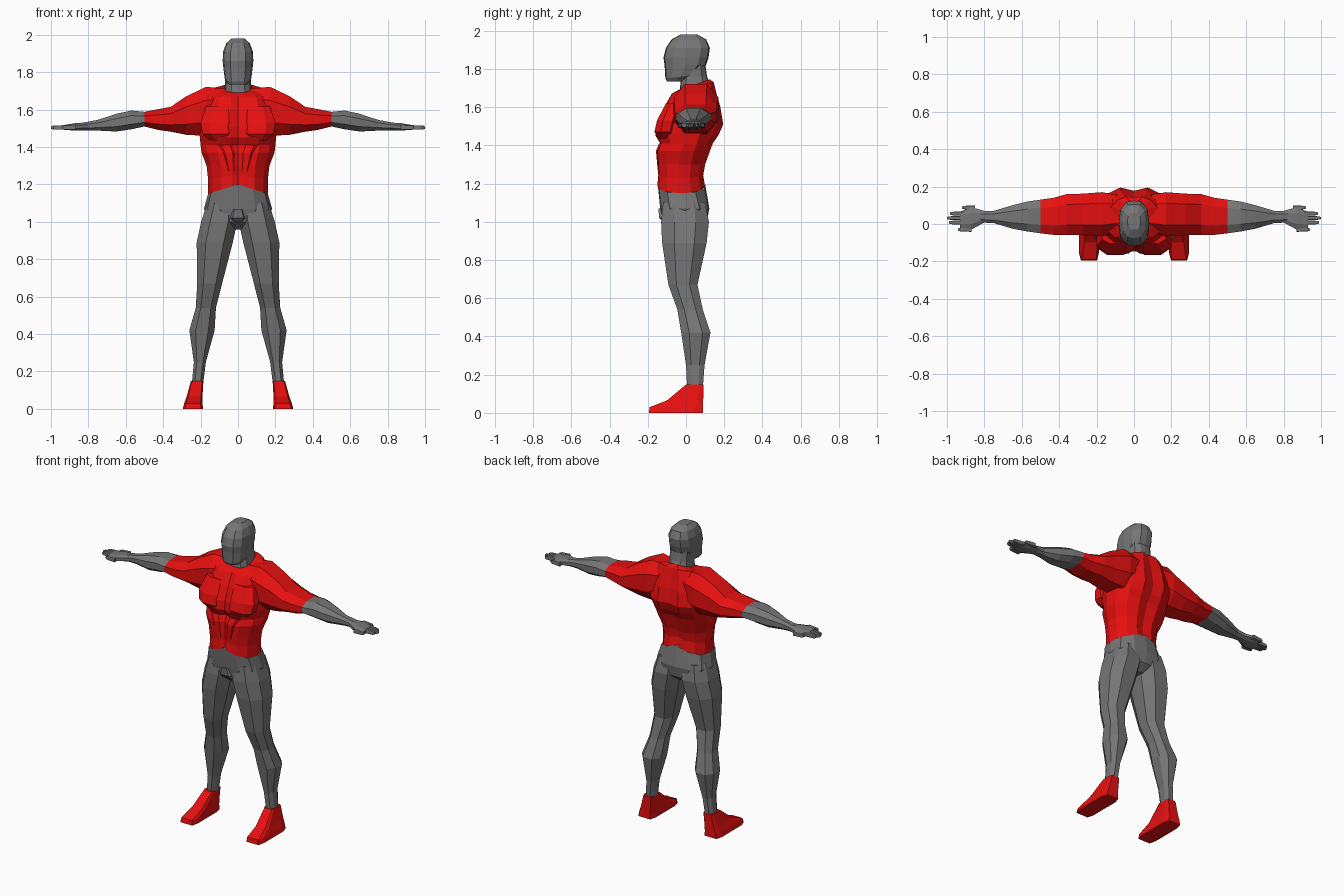
import bpy
import bmesh

cube = bpy.data.objects.get("Cube")
if cube:
    bpy.data.objects.remove(cube, do_unlink=True)


def make_material(name, colour):
    material = bpy.data.materials.new(name)
    material.use_nodes = True
    material.diffuse_color = (*colour, 1)
    shader = next(n for n in material.node_tree.nodes if n.type == "BSDF_PRINCIPLED")
    shader.inputs["Base Color"].default_value = (*colour, 1)
    return material


red = make_material("red cloth", (.8, .005, .005))
grey = make_material("grey cloth", (.18, .18, .18))


def mirrored_section(half):
    """Complete a half outline, listed from front centre to back centre."""
    return half + [(-u, v) for u, v in reversed(half) if u > 0]


# Cross-sections on a unit square, front is -v
TORSO = mirrored_section([(0, -.88), (.2, -1), (.55, -.95), (.85, -.6), (1, -.1),
                          (.95, .4), (.7, .8), (.35, 1), (0, .9)])
HEAD = mirrored_section([(0, -1), (.5, -.95), (.9, -.6), (1, 0), (.9, .6), (.5, .95), (0, 1)])
LIMB = mirrored_section([(.5, -1), (1, -.45), (1, .45), (.5, 1)])
BOX = mirrored_section([(.8, -1), (1, -.7), (1, .7), (.8, 1)])


def loft(name, material, section, rings, axis="z", mirror=False):
    """Skin rings of (position, low a, high a, low b, high b, bow, tilt)."""
    bm = bmesh.new()
    loops = []
    for ring in rings:
        t, a0, a1, b0, b1, bow, tilt = (*ring, 0, 0)[:7]
        loop = []
        for u, v in section:
            a = (a0 + a1) / 2 + u * (a1 - a0) / 2
            b = (b0 + b1) / 2 + v * (b1 - b0) / 2
            along = t + bow * (1 - abs(u)) + tilt * v
            loop.append(bm.verts.new((a, b, along) if axis == "z" else (along, a, b)))
        loops.append(loop)
    count = len(section)
    for low, high in zip(loops, loops[1:]):
        for i in range(count):
            j = (i + 1) % count
            bm.faces.new((low[i], low[j], high[j], high[i]))
    bm.faces.new(loops[0])
    bm.faces.new(loops[-1])
    bmesh.ops.recalc_face_normals(bm, faces=bm.faces)
    mesh = bpy.data.meshes.new(name)
    bm.to_mesh(mesh)
    bm.free()
    mesh.materials.append(material)
    obj = bpy.data.objects.new(name, mesh)
    bpy.context.collection.objects.link(obj)
    if mirror:
        obj.modifiers.new("other side", "MIRROR")
    return obj


def centred(z, half_width, front, back, bow=0, tilt=0):
    return (z, -half_width, half_width, front, back, bow, tilt)


# Torso with raised hem, waist, ribs, chest and sloping collar
loft("torso", red, TORSO, [
    centred(1.15, .16, -.15, .1, bow=.05),
    centred(1.23, .16, -.145, .09, bow=.02),
    centred(1.3, .168, -.15, .1),
    centred(1.37, .195, -.152, .125),
    centred(1.41, .2, -.135, .14),
    centred(1.46, .205, -.16, .17, bow=-.01),
    centred(1.51, .21, -.155, .195),
    centred(1.6, .2, -.115, .18),
    centred(1.67, .18, -.075, .16),
    centred(1.71, .13, -.04, .145, tilt=.02),
    centred(1.72, .07, -.02, .125, tilt=.025),
])

# Chest muscles and upper abdomen
loft("chest_muscles", red, LIMB, [
    (1.435, .03, .15, -.14, -.06),
    (1.47, .01, .19, -.165, -.05),
    (1.53, .008, .2, -.152, -.04),
    (1.62, .012, .17, -.105, -.02),
], mirror=True)
loft("abdomen_muscles", red, LIMB, [
    (1.27, .01, .06, -.148, -.08),
    (1.37, .008, .09, -.157, -.08),
    (1.41, .02, .11, -.142, -.08),
], mirror=True)

# Neck and head
loft("neck", grey, HEAD, [
    centred(1.69, .075, -.035, .13, tilt=.02),
    centred(1.76, .068, -.025, .11),
    centred(1.83, .068, -.02, .1),
])
loft("head", grey, HEAD, [
    centred(1.735, .05, -.1, -.01),
    centred(1.76, .07, -.108, .06, tilt=.01),
    centred(1.82, .078, -.112, .105),
    centred(1.86, .082, -.118, .118),
    centred(1.91, .08, -.105, .125),
    centred(1.955, .063, -.075, .105),
    centred(1.98, .035, -.03, .06),
])

# Hips and legs
loft("hips", grey, HEAD, [
    centred(.96, .06, -.07, .06),
    centred(1.0, .16, -.12, .11),
    centred(1.07, .182, -.135, .122),
    centred(1.15, .16, -.148, .1, bow=.05),
])
loft("crotch", grey, LIMB, [
    centred(.975, .025, -.09, .04),
    centred(1.02, .06, -.14, .04),
    centred(1.07, .035, -.145, .04),
])
loft("legs", grey, LIMB, [
    (1.1, .01, .165, -.12, .1),
    (1.0, .004, .197, -.13, .12),
    (.89, .028, .221, -.125, .108),
    (.67, .085, .218, -.092, .06),
    (.54, .118, .226, -.045, .088),
    (.42, .125, .26, -.025, .128),
    (.25, .172, .236, 0, .097),
    (.13, .187, .247, .006, .088),
], mirror=True)

# Boots with toes pointing forward
loft("boots", red, BOX, [
    (0, .187, .295, -.195, .09),
    (.03, .19, .288, -.19, .09),
    (.065, .19, .275, -.1, .09),
    (.148, .185, .252, 0, .092),
], mirror=True)

# Sleeves with shoulder and upper arm muscles
elbow = (.5, -.05, .13, 1.51, 1.588)
loft("sleeves", red, LIMB, [
    (.06, -.04, .15, 1.53, 1.71),
    (.17, -.065, .17, 1.46, 1.722),
    (.275, -.06, .162, 1.465, 1.672),
    (.36, -.06, .16, 1.482, 1.615),
    (.43, -.058, .14, 1.492, 1.602),
    elbow,
], axis="x", mirror=True)

# Forearms and palms
loft("forearms", grey, LIMB, [
    elbow,
    (.57, -.04, .12, 1.495, 1.595),
    (.65, -.025, .1, 1.483, 1.578),
    (.75, .005, .07, 1.488, 1.545),
    (.82, .008, .07, 1.49, 1.532),
], axis="x", mirror=True)
loft("palms", grey, LIMB, [
    (.8, .008, .07, 1.49, 1.532),
    (.87, -.03, .09, 1.488, 1.528),
    (.93, -.025, .065, 1.492, 1.518),
], axis="x", mirror=True)

# Digits: name, root position, tip position, sideways place
digits = [("thumbs", .85, .92, .088), ("index_fingers", .91, .985, .056),
          ("middle_fingers", .91, 1, .032), ("ring_fingers", .91, .99, .008),
          ("little_fingers", .87, .94, -.03)]
for name, root, tip, y in digits:
    loft(name, grey, BOX, [
        (root, y - .012, y + .012, 1.492, 1.518),
        (tip - .01, y - .009, y + .009, 1.494, 1.514),
        (tip, y - .005, y + .005, 1.498, 1.51),
    ], axis="x", mirror=True)
